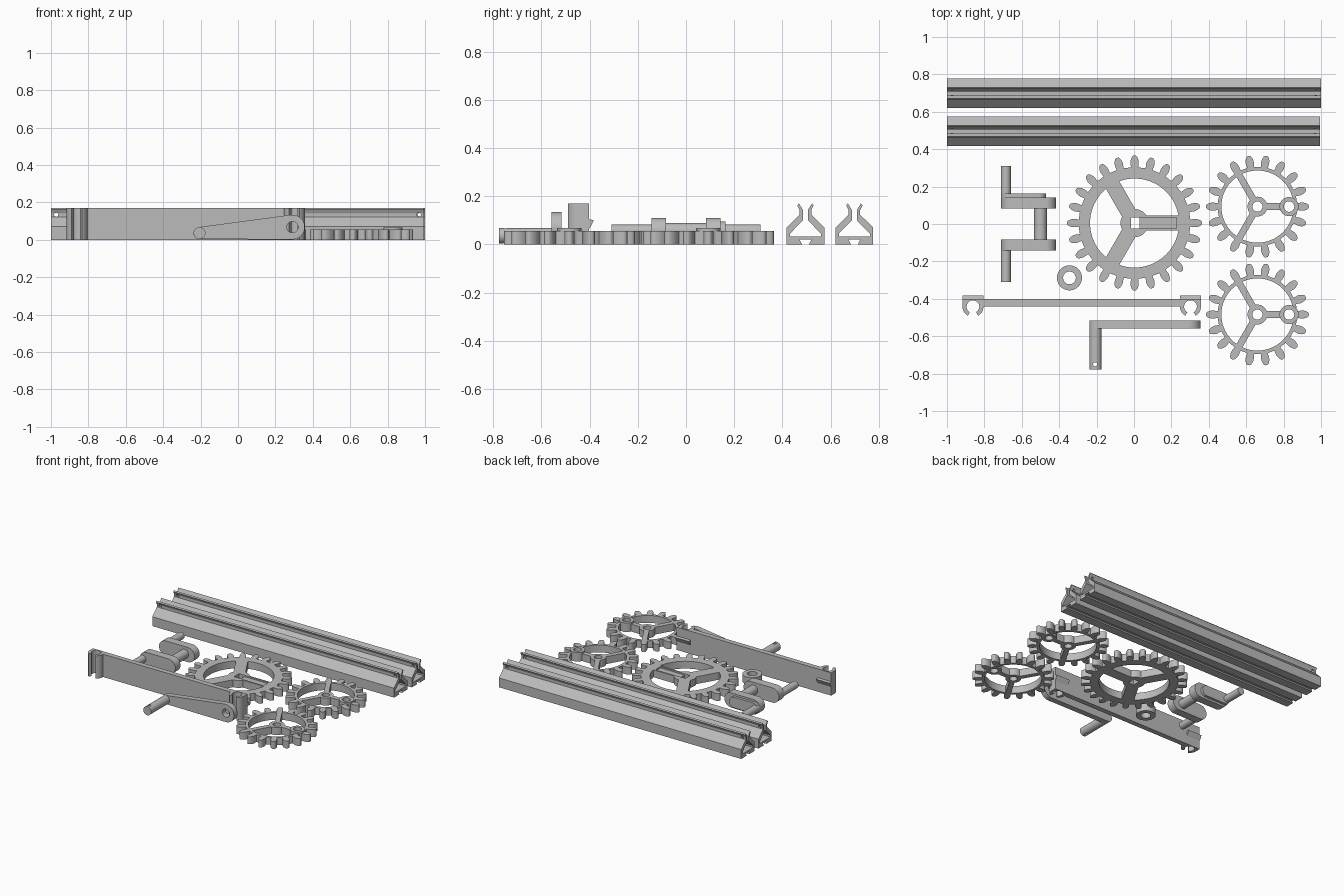
import bpy, bmesh, math
from mathutils import Matrix

if "Cube" in bpy.data.objects:
    bpy.data.objects.remove(bpy.data.objects["Cube"])

grey = bpy.data.materials.new("plain grey")
grey.diffuse_color = (0.5, 0.5, 0.5, 1)
grey.use_nodes = True
grey.node_tree.nodes["Principled BSDF"].inputs["Base Color"].default_value = grey.diffuse_color

# Columns give where the profile's own x, y and extrusion directions point
FLAT = Matrix.Identity(4)
ALONG_X = Matrix(((0, 0, 1, 0), (1, 0, 0, 0), (0, 1, 0, 0), (0, 0, 0, 1)))
ALONG_Y = Matrix(((1, 0, 0, 0), (0, 0, 1, 0), (0, 1, 0, 0), (0, 0, 0, 1)))


def arc(cx, cy, r, a0, a1, n):
    return [(cx + r * math.cos(math.radians(a0 + (a1 - a0) * i / n)),
             cy + r * math.sin(math.radians(a0 + (a1 - a0) * i / n))) for i in range(n + 1)]


def circle(cx, cy, r, n=32):
    return arc(cx, cy, r, 0, 360, n)[:-1]


def rect(x0, x1, y0, y1):
    return [(x0, y0), (x1, y0), (x1, y1), (x0, y1)]


def prism(name, loops, d0, d1, frame=FLAT, at=(0, 0, 0)):
    """Extrude an outline (with optional holes) from depth d0 to d1."""
    cu = bpy.data.curves.new(name, 'CURVE')
    cu.dimensions, cu.fill_mode, cu.extrude = '2D', 'BOTH', (d1 - d0) / 2
    for loop in loops:
        s = cu.splines.new('POLY')
        s.points.add(len(loop) - 1)
        for p, (x, y) in zip(s.points, loop):
            p.co = (x, y, 0, 1)
        s.use_cyclic_u = True
    tmp = bpy.data.objects.new(name + "_curve", cu)
    bpy.context.collection.objects.link(tmp)
    me = bpy.data.meshes.new_from_object(
        tmp.evaluated_get(bpy.context.evaluated_depsgraph_get()))
    bpy.data.objects.remove(tmp)
    bm = bmesh.new()
    bm.from_mesh(me)
    bmesh.ops.remove_doubles(bm, verts=bm.verts, dist=1e-5)
    bmesh.ops.transform(bm, verts=bm.verts, matrix=Matrix.Translation(at) @ frame
                        @ Matrix.Translation((0, 0, (d0 + d1) / 2)))
    bmesh.ops.recalc_face_normals(bm, faces=bm.faces)
    bm.to_mesh(me)
    bm.free()
    me.materials.clear()
    me.materials.append(grey)
    ob = bpy.data.objects.new(name, me)
    bpy.context.collection.objects.link(ob)
    shade(ob)
    return ob


def shade(ob):
    ob.data.shade_smooth()
    ob.data.set_sharp_from_angle(angle=math.radians(30))


def cut(ob, cutter):
    """Subtract the cutter from the object and drop it."""
    m = ob.modifiers.new("cut", 'BOOLEAN')
    m.operation, m.solver, m.object = 'DIFFERENCE', 'EXACT', cutter
    me = bpy.data.meshes.new_from_object(
        ob.evaluated_get(bpy.context.evaluated_depsgraph_get()))
    ob.modifiers.clear()
    ob.data = me
    bpy.data.objects.remove(cutter)
    shade(ob)


# Rails: clamp-shaped section with flared jaws and a dovetail slot underneath
half = [(0.014, 0), (0.078, 0), (0.078, 0.07), (0.024, 0.123), (0.024, 0.142),
        (0.034, 0.162), (0.027, 0.17), (0.01, 0.142), (0.01, 0.10),
        (0.064, 0.045), (0.064, 0.032)]
section = [(0.025, 0.02)] + half + [(-y, z) for y, z in reversed(half)] + [(-0.025, 0.02)]
for name, y, x1 in (("back_rail", 0.699, 1.0), ("front_rail", 0.496, 0.995)):
    rail = prism(name, [section], -1, x1, ALONG_X, (0, y, 0))
    for x in (-0.972, x1 - 0.028):
        cut(rail, prism("rail_hole", [circle(x, 0.134, 0.011, 16)], y - 0.1, y + 0.1, ALONG_Y))


# Gears
def gear_outline(n, tip):
    m = 2 * tip / (n + 2)
    flank = [(-1.25, 0.25), (-0.9, 0.25), (-0.4, 0.265), (0, 0.245),
             (0.4, 0.205), (0.75, 0.15), (0.95, 0.09), (1.0, 0.04)]
    tooth = [(r, -f) for r, f in flank] + [(r, f) for r, f in reversed(flank)]
    out = []
    for i in range(n):
        for r, f in tooth:
            a = (i + f) * 2 * math.pi / n
            rad = m * n / 2 + r * m
            out.append((rad * math.cos(a), rad * math.sin(a)))
    return out


def windows(hub, ring, w):
    """Three openings between spokes of half width w."""
    ah, ar = (math.degrees(math.asin(w / r)) for r in (hub, ring))
    return [arc(0, 0, hub, a + ah, a + 120 - ah, 8)
            + arc(0, 0, ring, a + 120 - ar, a + ar, 20) for a in (0, 120, 240)]


prism("large_gear", [gear_outline(24, 0.361)] + windows(0.075, 0.238, 0.041)
      + [rect(-0.02, 0.225, -0.029, 0.029)], 0, 0.055, at=(0.003, 0.005, 0))
prism("large_gear_slot_floor", [rect(0.027, 0.23, -0.031, 0.031)], 0, 0.045, at=(0.003, 0.005, 0))

for name, y in (("back_small_gear", 0.093), ("front_small_gear", -0.484)):
    at = (0.66, y, 0)
    gear = prism(name, [gear_outline(18, 0.275)] + windows(0.053, 0.193, 0.018)
                 + [circle(0, 0, 0.027)], 0, 0.055, at=at)
    cut(gear, prism("pin_hole", [circle(0.169, 0, 0.028)], -0.1, 0.2, at=at))
    prism(name + "_pin_ring", [circle(0.169, 0, 0.051), circle(0.169, 0, 0.028)], 0, 0.067, at=at)

# Washer
prism("washer", [circle(-0.345, -0.288, 0.067), circle(-0.345, -0.288, 0.034)], 0, 0.055)


# Crankshaft: two webs, an offset pin and two end shafts
def link(x0, r0, z0, x1, r1, z1):
    """Outline of two circles joined by their outer tangents."""
    base = math.degrees(math.atan2(z1 - z0, x1 - x0))
    t = math.degrees(math.acos((r0 - r1) / math.hypot(x1 - x0, z1 - z0)))
    return (arc(x0, z0, r0, base + t, base + 360 - t, 16)
            + arc(x1, z1, r1, base - t, base + t, 16))


for side, s in (("back", 1), ("front", -1)):
    lo, hi = sorted((s * 0.083, s * 0.143))
    prism(side + "_crank_web", [link(-0.655, 0.055, 0.055, -0.472, 0.055, 0.055)],
          lo, hi, ALONG_Y)
    lo, hi = sorted((s * 0.14, s * 0.31))
    prism(side + "_crank_shaft", [circle(-0.685, 0.055, 0.027)], lo, hi, ALONG_Y)
prism("crank_pin", [circle(-0.5, 0.055, 0.034)], -0.09, 0.09, ALONG_Y)
prism("crank_shoulder", [link(-0.67, 0.04, 0.055, -0.51, 0.04, 0.055)], 0.14, 0.163, ALONG_Y)

# Connecting bar with an open clip and a small catch at each end
prism("connecting_bar", [rect(-0.87, 0.31, -0.44, -0.402)], 0, 0.17)
for name, x in (("left", -0.861), ("right", 0.302)):
    clip = (arc(x, -0.442, 0.056, -60, 0, 8) + [(x + 0.056, -0.402), (x - 0.056, -0.402)]
            + arc(x, -0.442, 0.056, 180, 240, 8) + arc(x, -0.442, 0.034, 240, -60, 28))
    prism(name + "_clip", [clip], 0, 0.17)
    prism(name + "_catch", [[(-0.405, 0.06), (-0.405, 0.105), (-0.383, 0.1), (-0.392, 0.08)]],
          x - 0.056, x + 0.056, ALONG_X)
# Clear the clip openings through the bar ends
for x in (-0.861, 0.302):
    cut(bpy.data.objects["connecting_bar"],
        prism("clip_bore", [circle(x, -0.442, 0.034)], -0.1, 0.3))

# Hand crank: tapered arm with a bore, and a handle with a cross hole
prism("hand_crank_arm", [link(-0.206, 0.032, 0.036, 0.291, 0.066, 0.068),
                         circle(0.291, 0.068, 0.03)], -0.558, -0.516, ALONG_Y)
handle = prism("crank_handle", [circle(-0.206, 0.036, 0.032)], -0.777, -0.55, ALONG_Y)
cut(handle, prism("handle_hole", [circle(-0.208, -0.75, 0.011, 16)], -0.1, 0.2))
